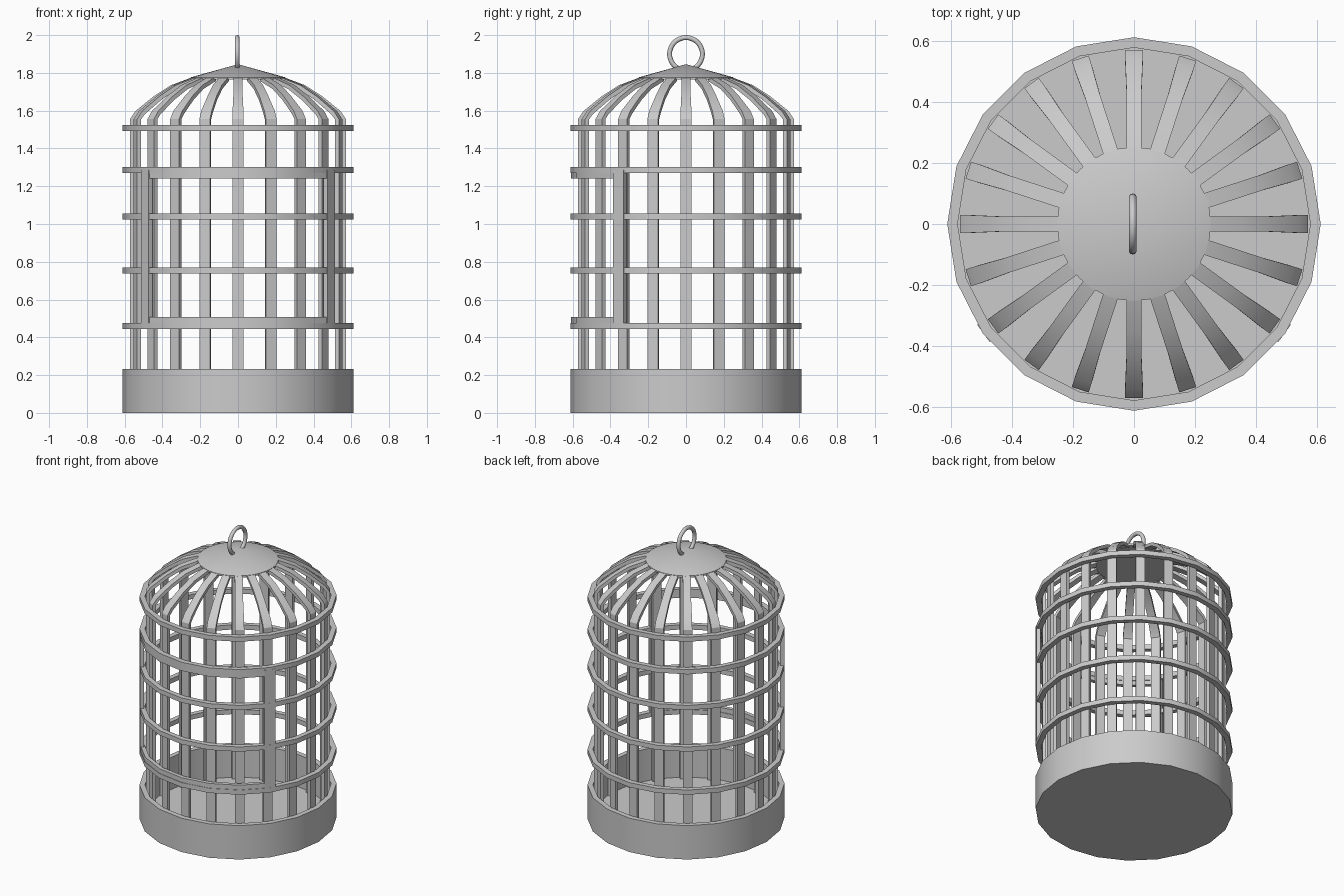
import bpy, bmesh, math
from mathutils import Vector

if "Cube" in bpy.data.objects:
    bpy.data.objects.remove(bpy.data.objects["Cube"])

SIDES = 20
STEP = math.tau / SIDES

metal = bpy.data.materials.new("grey metal")
metal.use_nodes = True
grey = (0.6, 0.6, 0.6, 1)
metal.diffuse_color = grey
metal.node_tree.nodes["Principled BSDF"].inputs["Base Color"].default_value = grey


def finish(name, bm, angle=30):
    bmesh.ops.recalc_face_normals(bm, faces=bm.faces)
    mesh = bpy.data.meshes.new(name)
    bm.to_mesh(mesh)
    bm.free()
    mesh.materials.append(metal)
    ob = bpy.data.objects.new(name, mesh)
    bpy.context.collection.objects.link(ob)
    bpy.ops.object.select_all(action="DESELECT")
    ob.select_set(True)
    bpy.context.view_layer.objects.active = ob
    bpy.ops.object.shade_smooth_by_angle(angle=math.radians(angle))
    return ob


def sweep(name, profile, first=0, count=SIDES):
    """Sweep a closed (radius, z) profile round the axis; a part turn is capped."""
    bm = bmesh.new()
    full = count == SIDES
    loops = []
    for i in range(count if full else count + 1):
        a = (first + i) * STEP
        loops.append([bm.verts.new((r * math.cos(a), r * math.sin(a), z)) for r, z in profile])
    n = len(profile)
    for i in range(count):
        a, b = loops[i], loops[(i + 1) % len(loops)]
        for j in range(n):
            k = (j + 1) % n
            bm.faces.new((a[j], b[j], b[k], a[k]))
    if not full:
        bm.faces.new(loops[0])
        bm.faces.new(loops[-1])
    return finish(name, bm)


def band(name, r0, r1, z0, z1, **arc):
    return sweep(name, [(r0, z0), (r1, z0), (r1, z1), (r0, z1)], **arc)


# Base tray: wall and floor
band("base_wall", 0.578, 0.612, 0.0, 0.232)
bm = bmesh.new()
bmesh.ops.create_cone(bm, cap_ends=True, segments=SIDES, radius1=0.59, radius2=0.59, depth=0.012)
bmesh.ops.translate(bm, verts=bm.verts, vec=(0, 0, 0.006))
finish("base_floor", bm)

# Horizontal hoops
for i, z in enumerate((0.46, 0.755, 1.04, 1.285, 1.508)):
    band(f"hoop_{i + 1}", 0.578, 0.612, z - 0.016, z + 0.016)

# Upright bars bending inwards to the cap
path = [(0.56, 0.005), (0.56, 1.555), (0.535, 1.59), (0.44, 1.667), (0.35, 1.725), (0.235, 1.768)]
for i in range(SIDES):
    a = i * STEP
    out, side = Vector((math.cos(a), math.sin(a), 0)), Vector((-math.sin(a), math.cos(a), 0))
    bm = bmesh.new()
    loops = []
    for j, (r, z) in enumerate(path):
        r0, z0 = path[max(j - 1, 0)]
        r1, z1 = path[min(j + 1, len(path) - 1)]
        across = (out * (z1 - z0) - Vector((0, 0, r1 - r0))).normalized() * 0.011
        centre = out * r + Vector((0, 0, z))
        half = side * (0.029 if j < 3 else 0.025)
        loops.append([bm.verts.new(centre + across * s + half * t)
                      for s, t in ((-1, -1), (1, -1), (1, 1), (-1, 1))])
    for a0, b0 in zip(loops, loops[1:]):
        for j in range(4):
            k = (j + 1) % 4
            bm.faces.new((a0[j], a0[k], b0[k], b0[j]))
    bm.faces.new(loops[0])
    bm.faces.new(loops[-1])
    finish(f"bar_{i + 1}", bm)

# Curved door frame on the front
band("door_top", 0.582, 0.609, 1.24, 1.29, first=-8, count=6)
band("door_bottom", 0.582, 0.609, 0.468, 0.508, first=-8, count=6)
for name, index in (("door_left_post", -2), ("door_right_post", -8)):
    a = index * STEP
    bm = bmesh.new()
    bmesh.ops.create_cube(bm, size=1)
    bmesh.ops.scale(bm, verts=bm.verts, vec=(0.026, 0.07, 0.81))
    ob = finish(name, bm)
    ob.location = (0.597 * math.cos(a), 0.597 * math.sin(a), 0.88)
    ob.rotation_euler.z = a

# Shallow conical cap
bm = bmesh.new()
bmesh.ops.create_cone(bm, cap_ends=True, segments=32, radius1=0.252, radius2=0.252, depth=0.012)
bmesh.ops.translate(bm, verts=bm.verts, vec=(0, 0, 1.77))
finish("cap_rim", bm)
bm = bmesh.new()
bmesh.ops.create_cone(bm, cap_ends=False, segments=32, radius1=0.252, radius2=0, depth=0.07)
bmesh.ops.translate(bm, verts=bm.verts, vec=(0, 0, 1.811))
finish("cap", bm)

# Hanging ring
bpy.ops.mesh.primitive_torus_add(major_radius=0.087, minor_radius=0.013, major_segments=32,
                                 minor_segments=10, location=(-0.004, 0, 1.9),
                                 rotation=(0, math.pi / 2, 0))
ring = bpy.context.object
ring.name = "hanging_ring"
ring.data.materials.append(metal)
bpy.ops.object.shade_smooth_by_angle(angle=math.radians(60))
